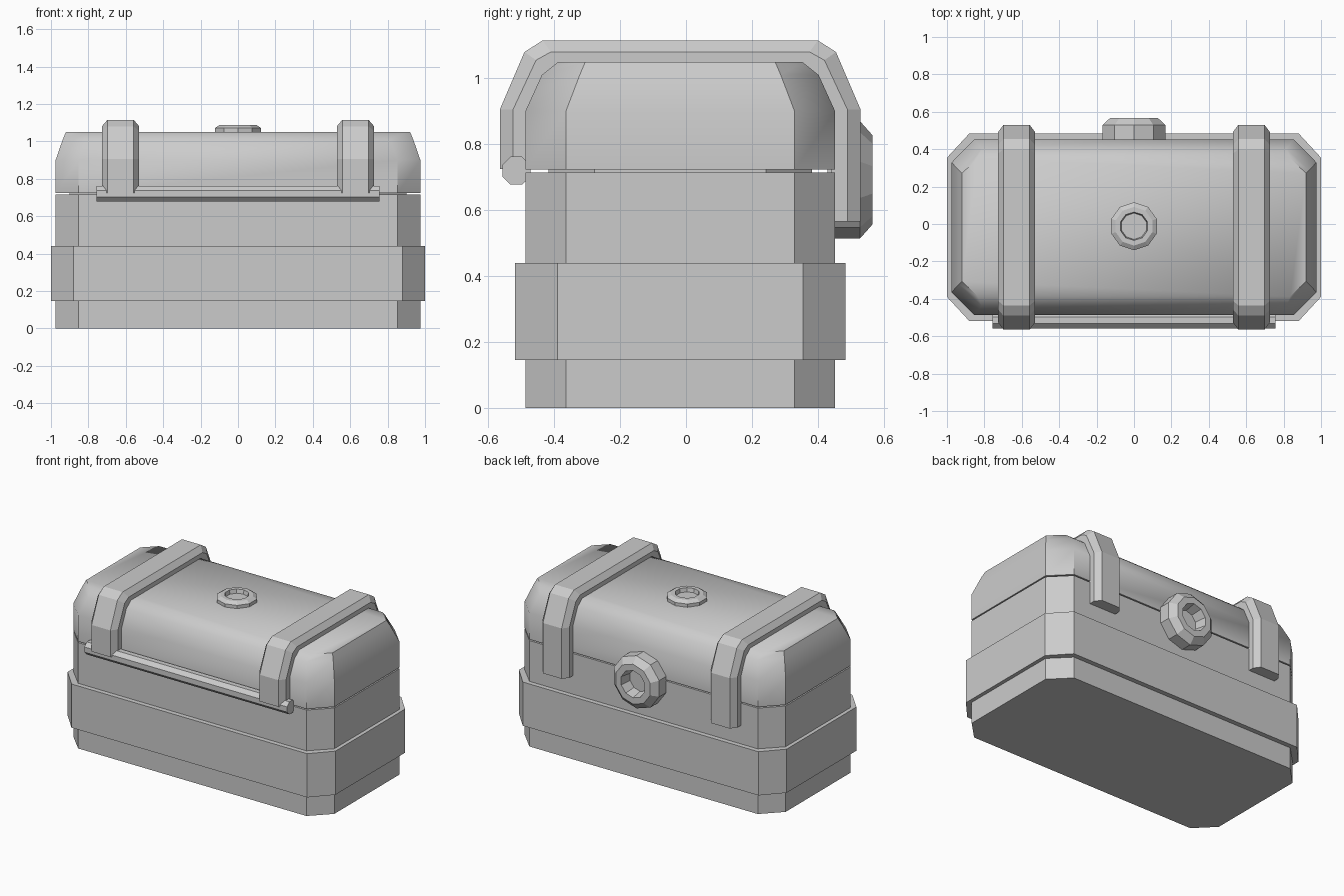
import bpy, bmesh, math
from mathutils import Matrix

if "Cube" in bpy.data.objects:
    bpy.data.objects.remove(bpy.data.objects["Cube"])

YC = -0.0175  # depth centre of the chest body


def finish(name, bm, smooth=None):
    bmesh.ops.recalc_face_normals(bm, faces=bm.faces[:])
    me = bpy.data.meshes.new(name)
    bm.to_mesh(me)
    bm.free()
    ob = bpy.data.objects.new(name, me)
    bpy.context.collection.objects.link(ob)
    if smooth:
        bpy.ops.object.select_all(action='DESELECT')
        ob.select_set(True)
        bpy.context.view_layer.objects.active = ob
        bpy.ops.object.shade_smooth_by_angle(angle=math.radians(smooth))
    return ob


def loft(bm, rings, caps=True):
    """Join equal-length closed rings of points with quads."""
    vs = [[bm.verts.new(p) for p in r] for r in rings]
    n = len(vs[0])
    for a, b in zip(vs, vs[1:]):
        for i in range(n):
            j = (i + 1) % n
            bm.faces.new((a[i], a[j], b[j], b[i]))
    if caps:
        bm.faces.new(vs[0][::-1])
        bm.faces.new(vs[-1])


def octagon(hx, hy, cx, cy, z):
    """Chamfered rectangle: half sizes hx, hy; flats end at cx, cy."""
    pts = [(hx, -cy), (hx, cy), (cx, hy), (-cx, hy),
           (-hx, cy), (-hx, -cy), (-cx, -hy), (cx, -hy)]
    return [(x, y + YC, z) for x, y in pts]


def chamfered_stack(name, levels, smooth=None):
    bm = bmesh.new()
    loft(bm, [octagon(*lv) for lv in levels])
    return finish(name, bm, smooth)


def lathe(name, profile, sides, matrix):
    """Revolve (radius, height) points into a faceted solid."""
    bm = bmesh.new()
    rings = []
    for r, h in profile:
        angs = [math.pi / 2 + 2 * math.pi * i / sides for i in range(sides)]
        rings.append([(r * math.cos(a), r * math.sin(a), h) for a in angs])
    loft(bm, rings)
    bm.transform(matrix)
    return finish(name, bm)


# Chest body, raised band, and the inner lip filling the lid gap
body = (0.975, 0.47, 0.853, 0.347)
chamfered_stack("chest_body", [(*body, 0), (*body, 0.715)])
band = (1.0, 0.502, 0.88, 0.372)
chamfered_stack("body_band", [(*band, 0.145), (*band, 0.44)])
lip = (0.9, 0.40, 0.75, 0.26)
chamfered_stack("inner_lip", [(*lip, 0.70), (*lip, 0.74)])

# Domed lid
chamfered_stack("lid", [(*body, 0.723), (*body, 0.90),
                        (0.937, 0.42, 0.815, 0.305, 1.01),
                        (0.92, 0.37, 0.835, 0.288, 1.05)], smooth=40)

# Straps over the lid: outer, shoulder and inner side profiles (y, z)
outer = [(-.565, .725), (-.565, .905), (-.49, 1.08), (-.435, 1.115),
         (.40, 1.115), (.455, 1.08), (.53, .905), (.53, .565)]
shoulder = [(-.525, .725), (-.525, .905), (-.455, 1.055), (-.41, 1.08),
            (.375, 1.08), (.42, 1.055), (.49, .905), (.49, .565)]
inner = [(-.48, .725), (-.48, .89), (-.43, 1.0), (-.38, 1.04),
         (.345, 1.04), (.395, 1.0), (.44, .89), (.44, .565)]
for side, x in (("left", -0.628), ("right", 0.628)):
    bm = bmesh.new()
    rings = []
    for o, s, i in zip(outer, shoulder, inner):
        section = [(-.10, i), (-.10, s), (-.07, o), (.07, o), (.10, s), (.10, i)]
        rings.append([(x + dx, p[0], p[1]) for dx, p in section])
    loft(bm, rings)
    finish("strap_" + side, bm)

# Hinge rod along the front
lathe("hinge_rod", [(0.046, -0.757), (0.046, 0.757)], 8,
      Matrix.Translation((0, -0.515, 0.72)) @ Matrix.Rotation(math.pi / 2, 4, 'Y')
      @ Matrix.Rotation(math.pi / 8, 4, 'Z'))

# Small recessed button on top
lathe("top_button", [(0.128, 1.03), (0.128, 1.072), (0.103, 1.088),
                     (0.076, 1.088), (0.07, 1.062)], 10,
      Matrix.Translation((0, -0.012, 0)))

# Round lock knob on the back, with a hollow centre
lathe("lock_knob", [(0.178, 0.43), (0.178, 0.528), (0.135, 0.566),
                    (0.092, 0.566), (0.078, 0.49)], 10,
      Matrix.Translation((0, 0, 0.692)) @ Matrix.Rotation(-math.pi / 2, 4, 'X'))
